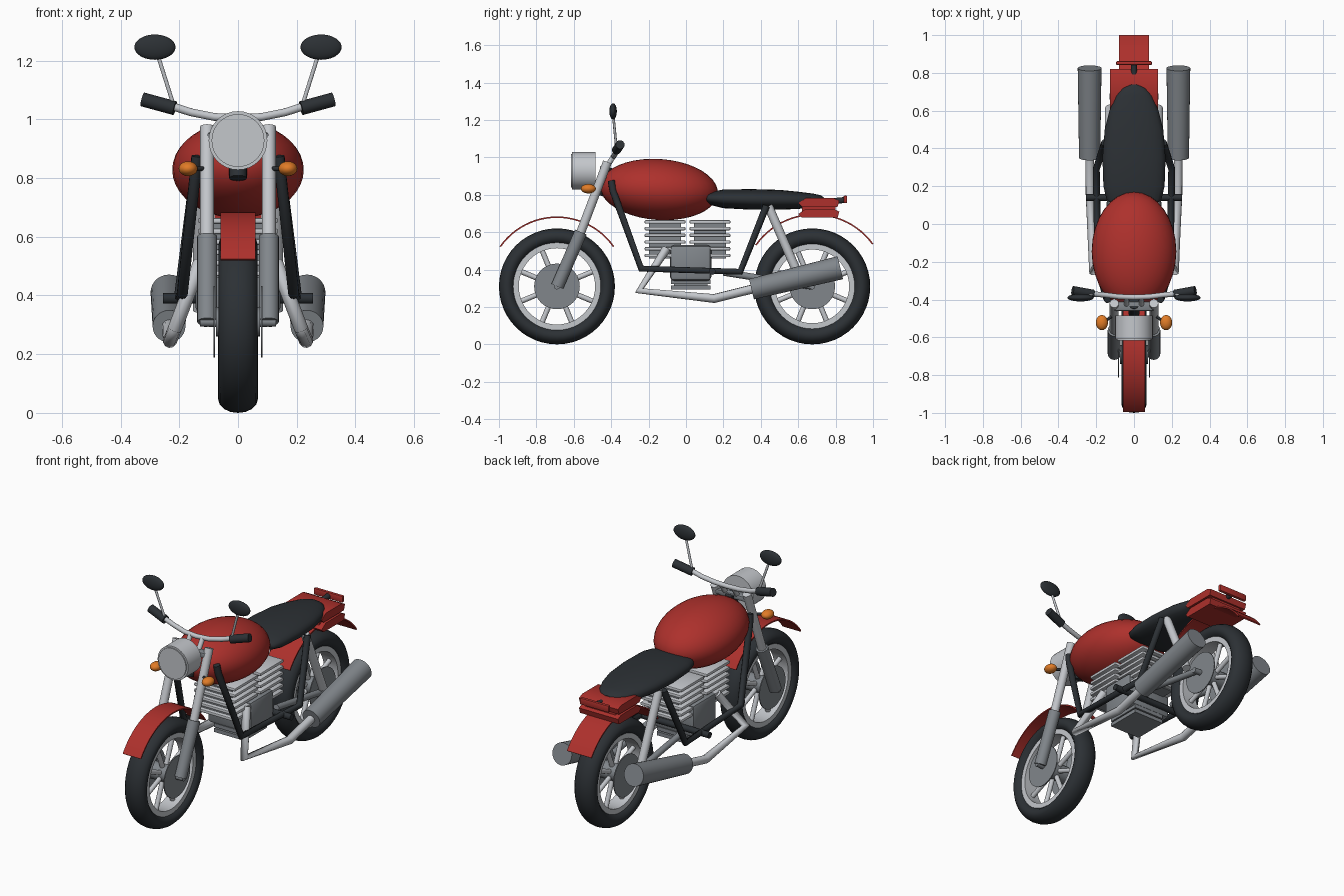
import bpy, bmesh, math
from mathutils import Vector, Matrix

if "Cube" in bpy.data.objects:
    bpy.data.objects.remove(bpy.data.objects["Cube"])


def material(name, rgb):
    m = bpy.data.materials.new(name)
    m.diffuse_color = (*rgb, 1)
    m.use_nodes = True
    m.node_tree.nodes["Principled BSDF"].inputs["Base Color"].default_value = m.diffuse_color
    return m


RED = material("red_paint", (0.42, 0.03, 0.025))
BLACK = material("black_rubber", (0.025, 0.03, 0.035))
ORANGE = material("amber", (0.75, 0.2, 0.02))
CHROME = material("chrome", (0.55, 0.57, 0.6))
STEEL = material("steel", (0.22, 0.24, 0.26))


def finish(bm, name, mat, smooth=True):
    bmesh.ops.recalc_face_normals(bm, faces=bm.faces)
    me = bpy.data.meshes.new(name)
    bm.to_mesh(me)
    bm.free()
    ob = bpy.data.objects.new(name, me)
    bpy.context.collection.objects.link(ob)
    me.materials.append(mat)
    if smooth:
        bpy.ops.object.select_all(action='DESELECT')
        ob.select_set(True)
        bpy.context.view_layer.objects.active = ob
        bpy.ops.object.shade_smooth_by_angle(angle=math.radians(40))
    return ob


def rod(name, a, b, r1, mat, r2=None, n=20):
    a, b = Vector(a), Vector(b)
    d = b - a
    bm = bmesh.new()
    bmesh.ops.create_cone(bm, cap_ends=True, segments=n, radius1=r1,
                          radius2=r1 if r2 is None else r2, depth=d.length,
                          matrix=Matrix.Translation((a + b) / 2) @ d.to_track_quat('Z', 'Y').to_matrix().to_4x4())
    return finish(bm, name, mat)


def pipe(name, pts, r, mat):
    cu = bpy.data.curves.new(name, 'CURVE')
    cu.dimensions = '3D'
    cu.bevel_depth, cu.bevel_resolution, cu.use_fill_caps = r, 3, True
    sp = cu.splines.new('POLY')
    sp.points.add(len(pts) - 1)
    for p, co in zip(sp.points, pts):
        p.co = (*co, 1)
    cu.materials.append(mat)
    ob = bpy.data.objects.new(name, cu)
    bpy.context.collection.objects.link(ob)
    return ob


def ellipsoid(name, loc, radii, mat, tilt=0):
    bm = bmesh.new()
    bmesh.ops.create_uvsphere(bm, u_segments=32, v_segments=20, radius=1,
                              matrix=Matrix.Translation(loc) @ Matrix.Rotation(tilt, 4, 'X') @ Matrix.Diagonal((*radii, 1)))
    return finish(bm, name, mat)


def box(name, loc, size, mat, bevel=0.0):
    bm = bmesh.new()
    bmesh.ops.create_cube(bm, size=1, matrix=Matrix.Translation(loc) @ Matrix.Diagonal((*size, 1)))
    if bevel:
        bmesh.ops.bevel(bm, geom=bm.edges[:], offset=bevel, segments=2, affect='EDGES', profile=0.5)
    return finish(bm, name, mat)


def spin_ring(name, profile, centre, mat, a0=0, a1=360, steps=48):
    # closed (x, radius) profile swept round the x axis
    full = a1 - a0 == 360
    bm = bmesh.new()
    rings = []
    for i in range(steps if full else steps + 1):
        a = math.radians(a0 + (a1 - a0) * i / steps)
        rings.append([bm.verts.new((x, centre[0] + r * math.cos(a), centre[1] + r * math.sin(a)))
                      for x, r in profile])
    n = len(profile)
    for i in range(steps):
        p, q = rings[i], rings[(i + 1) % len(rings)]
        for j in range(n):
            bm.faces.new((p[j], p[(j + 1) % n], q[(j + 1) % n], q[j]))
    if not full:
        bm.faces.new(rings[0])
        bm.faces.new(rings[-1])
    return finish(bm, name, mat)


def strip(w, r, t):
    return [(-w, r), (w, r), (w, r - t), (-w, r - t)]


def extrude_x(name, yz, half, mat):
    bm = bmesh.new()
    f = bm.faces.new([bm.verts.new((-half, y, z)) for y, z in yz])
    g = bmesh.ops.extrude_face_region(bm, geom=[f])
    bmesh.ops.translate(bm, vec=(2 * half, 0, 0), verts=[v for v in g['geom'] if isinstance(v, bmesh.types.BMVert)])
    return finish(bm, name, mat)


# wheels: tyre, rim, spokes, hub and side discs
for tag, y, w, inner in (("front", -0.69, 0.066, 0.222), ("rear", 0.675, 0.068, 0.215)):
    c, mid, half = (y, 0.31), (0.31 + inner) / 2, (0.31 - inner) / 2
    tyre = [(w * math.cos(t), mid + half * math.sin(t)) for t in (math.tau * k / 16 for k in range(16))]
    spin_ring(tag + "_tyre", tyre, c, BLACK)
    spin_ring(tag + "_rim", strip(0.045, inner + 0.012, 0.03), c, CHROME)
    rod(tag + "_hub", (-0.075, y, 0.31), (0.075, y, 0.31), 0.05, STEEL)
    rod(tag + "_axle", (-0.13, y, 0.31), (0.13, y, 0.31), 0.016, STEEL)
    for s in (-1, 1):
        rod(tag + "_brake_disc", (s * 0.079, y, 0.31), (s * 0.084, y, 0.31), 0.122, STEEL, n=32)
    for k in range(8):
        a = math.tau * (k + 0.5) / 8
        d = Vector((0, math.cos(a), math.sin(a)))
        o = Vector((0, y, 0.31))
        rod(tag + "_spoke", o + d * 0.04, o + d * (inner - 0.01), 0.014, CHROME, n=10)

# mudguards
spin_ring("front_mudguard", strip(0.059, 0.374, 0.008), (-0.69, 0.31), RED, 35, 145, 24)
spin_ring("rear_mudguard", strip(0.08, 0.388, 0.008), (0.688, 0.31), RED, 36, 145, 24)

# fuel tank
ellipsoid("fuel_tank", (0, -0.145, 0.828), (0.224, 0.316, 0.163), RED, math.radians(-4))

# seat lofted from rounded sections: y, half width, centre z, half height
bm = bmesh.new()
rings = []
for y, hw, cz, hh in ((0.09, 0.10, 0.785, 0.02), (0.13, 0.145, 0.78, 0.035), (0.2, 0.162, 0.778, 0.05),
                      (0.35, 0.167, 0.775, 0.055), (0.5, 0.155, 0.773, 0.053), (0.6, 0.13, 0.77, 0.046),
                      (0.68, 0.095, 0.77, 0.036), (0.72, 0.06, 0.773, 0.024), (0.738, 0.02, 0.775, 0.01)):
    rings.append([bm.verts.new((hw * math.cos(t), y, cz + hh * math.copysign(abs(math.sin(t)) ** 0.8, math.sin(t))))
                  for t in (math.tau * k / 24 for k in range(24))])
for p, q in zip(rings, rings[1:]):
    for j in range(24):
        bm.faces.new((p[j], p[(j + 1) % 24], q[(j + 1) % 24], q[j]))
bm.faces.new(rings[0])
bm.faces.new(rings[-1])
finish(bm, "seat", BLACK)

# tail cowl slats, core and tail light
for dz in (0, -0.058):
    extrude_x("tail_slat", [(0.60, 0.755 + dz), (0.64, 0.782 + dz), (0.79, 0.782 + dz),
                            (0.82, 0.768 + dz), (0.81, 0.735 + dz), (0.62, 0.735 + dz)], 0.128, RED)
box("tail_core", (0, 0.71, 0.73), (0.2, 0.18, 0.06), RED)
box("tail_light", (0, 0.852, 0.775), (0.19, 0.02, 0.04), RED, 0.006)
rod("tail_light_bracket", (0, 0.78, 0.765), (0, 0.85, 0.772), 0.016, BLACK)

# engine: two finned cylinders over a crankcase and ribbed sump
for tag, y in (("front", -0.112), ("rear", 0.128)):
    box(tag + "_cylinder", (0, y, 0.56), (0.2, 0.17, 0.2), STEEL)
    for k in range(6):
        box(tag + "_cooling_fin", (0, y, 0.475 + k * 0.036), (0.27, 0.218, 0.018), CHROME, 0.005)
box("crankcase", (0, 0.025, 0.435), (0.29, 0.22, 0.19), STEEL, 0.02)
for k in range(2):
    box("sump_rib", (0, 0.025, 0.303 + k * 0.03), (0.2, 0.21, 0.022), STEEL)
box("sump", (0, 0.025, 0.33), (0.17, 0.18, 0.06), STEEL)

# headlight with lens and bezel
rod("headlight_shell", (0, -0.61, 0.928), (0, -0.485, 0.928), 0.1, CHROME, n=32)
spin = rod("headlight_lens", (0, -0.616, 0.928), (0, -0.60, 0.928), 0.09, CHROME, n=32)

# fork yoke and handlebar
box("fork_yoke", (0, -0.435, 0.94), (0.21, 0.05, 0.03), STEEL, 0.008)
pipe("handlebar", [(-0.225, -0.37, 1.045), (-0.16, -0.375, 1.024), (-0.08, -0.385, 1.008), (0, -0.388, 1.004),
                   (0.08, -0.385, 1.008), (0.16, -0.375, 1.024), (0.225, -0.37, 1.045)], 0.014, CHROME)

# parts found on both sides
for s, side in ((-1, "left"), (1, "right")):
    # fork legs
    rod(side + "_fork_tube", (s * 0.105, -0.42, 0.975), (s * 0.105, -0.57, 0.58), 0.024, CHROME)
    rod(side + "_fork_slider", (s * 0.105, -0.562, 0.60), (s * 0.105, -0.688, 0.31), 0.034, STEEL)
    rod(side + "_bar_riser", (s * 0.04, -0.43, 0.94), (s * 0.04, -0.388, 1.005), 0.014, CHROME)
    # grip, mirror and indicator
    rod(side + "_grip", (s * 0.215, -0.372, 1.038), (s * 0.325, -0.352, 1.068), 0.024, BLACK)
    rod(side + "_mirror_stalk", (s * 0.22, -0.372, 1.05), (s * 0.272, -0.388, 1.215), 0.007, CHROME, n=10)
    ellipsoid(side + "_mirror", (s * 0.283, -0.39, 1.246), (0.07, 0.02, 0.043), BLACK)
    ellipsoid(side + "_indicator", (s * 0.17, -0.522, 0.832), (0.032, 0.04, 0.025), ORANGE)
    rod(side + "_indicator_stem", (s * 0.10, -0.475, 0.832), (s * 0.16, -0.52, 0.832), 0.008, BLACK, n=10)
    # frame cradle and foot peg
    pipe(side + "_frame", [(s * 0.14, -0.40, 0.875), (s * 0.145, -0.39, 0.82), (s * 0.19, -0.24, 0.405),
                           (s * 0.2, 0.29, 0.388), (s * 0.155, 0.43, 0.74)], 0.019, BLACK)
    rod(side + "_foot_peg", (s * 0.17, 0.14, 0.39), (s * 0.255, 0.14, 0.39), 0.018, BLACK)
    # rear suspension
    rod(side + "_shock", (s * 0.13, 0.44, 0.74), (s * 0.13, 0.61, 0.35), 0.024, CHROME)
    rod(side + "_swingarm", (s * 0.11, 0.2, 0.385), (s * 0.11, 0.675, 0.31), 0.018, STEEL)
    # exhaust pipe and muffler
    pipe(side + "_exhaust_pipe", [(s * 0.13, -0.105, 0.51), (s * 0.215, -0.25, 0.287),
                                  (s * 0.232, 0.15, 0.245), (s * 0.235, 0.40, 0.307)], 0.024, CHROME)
    rod(side + "_muffler", (s * 0.235, 0.35, 0.295), (s * 0.235, 0.825, 0.41), 0.056, STEEL, 0.063, 28)

# headstock and spine joining the fork to the tank and cradle
rod("headstock", (0, -0.42, 0.95), (0, -0.47, 0.8), 0.03, BLACK)
rod("frame_cross_tube", (-0.19, 0.14, 0.39), (0.19, 0.14, 0.39), 0.018, BLACK)
